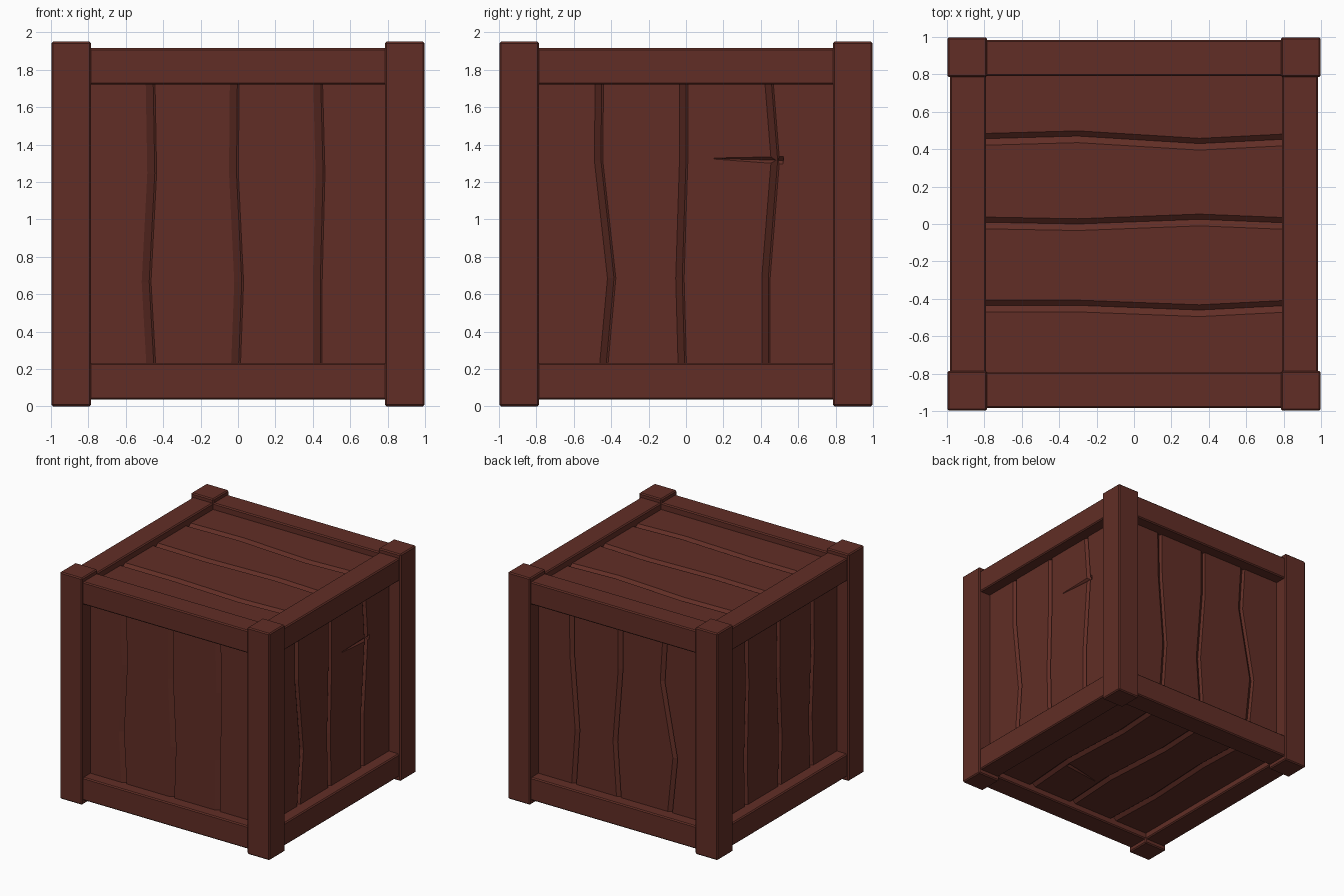
import bpy, bmesh
from mathutils import Matrix, Vector

if "Cube" in bpy.data.objects:
    bpy.data.objects.remove(bpy.data.objects["Cube"])

wood = bpy.data.materials.new("dark red brown wood")
wood.diffuse_color = (0.12, 0.027, 0.019, 1)
wood.use_nodes = True
wood.node_tree.nodes["Principled BSDF"].inputs["Base Color"].default_value = wood.diffuse_color
CZ = 0.975      # height of the crate centre
HALF = 0.885    # distance from centre to plank faces


def finish(bm, name, matrix=Matrix()):
    bmesh.ops.recalc_face_normals(bm, faces=bm.faces[:])
    me = bpy.data.meshes.new(name)
    bm.to_mesh(me)
    bm.free()
    me.materials.append(wood)
    ob = bpy.data.objects.new(name, me)
    ob.matrix_world = matrix
    bpy.context.collection.objects.link(ob)
    return ob


def beam(name, lo, hi):
    lo, hi = Vector(lo), Vector(hi)
    bm = bmesh.new()
    bmesh.ops.create_cube(bm, size=1)
    for v in bm.verts:
        v.co = (lo + hi) / 2 + v.co * (hi - lo)
    bmesh.ops.bevel(bm, geom=bm.edges[:], offset=0.009, segments=1, affect='EDGES')
    return finish(bm, name)


def panel(name, u, v, w, rows, grooves, left, right, depth=0.025):
    # Slab of planks: u runs across the planks, v along them, w outward
    m = Matrix((u, v, w)).transposed().to_4x4()
    m.translation = (0, 0, CZ)
    bm = bmesh.new()
    grid = []
    for i, t in enumerate(rows):
        pts = [(-0.84, HALF)]
        for g in grooves:
            pts += [(g[i] - left, HALF), (g[i], HALF - depth), (g[i] + right, HALF)]
        pts.append((0.84, HALF))
        grid.append([bm.verts.new((a, t, d)) for a, d in pts])
    for r0, r1 in zip(grid, grid[1:]):
        for k in range(len(r0) - 1):
            bm.faces.new((r0[k], r0[k + 1], r1[k + 1], r1[k]))
    ext = bmesh.ops.extrude_face_region(bm, geom=bm.faces[:], use_keep_orig=True)
    for e in ext["geom"]:
        if isinstance(e, bmesh.types.BMVert):
            e.co.z = 0.8
    return finish(bm, name, m)


def crack(target, wide_end, thin_end):
    # Tapered split cut into a plank
    a, b = Vector(wide_end), Vector(thin_end)
    bm = bmesh.new()
    bmesh.ops.create_cone(bm, cap_ends=True, segments=4, radius1=0.02,
                          radius2=0.003, depth=(b - a).length)
    rot = (b - a).to_track_quat('Z', 'Y').to_matrix().to_4x4()
    cut = finish(bm, target.name + "_crack_cutter", Matrix.Translation((a + b) / 2) @ rot)
    cut.hide_render = True
    cut.hide_viewport = True
    cut.display_type = 'WIRE'
    mod = target.modifiers.new("crack", 'BOOLEAN')
    mod.operation = 'DIFFERENCE'
    mod.solver = 'EXACT'
    mod.object = cut


# Corner posts
for sx, nx in ((-1, "left"), (1, "right")):
    for sy, ny in ((-1, "front"), (1, "back")):
        xs, ys = sorted((sx * 0.785, sx * 0.998)), sorted((sy * 0.785, sy * 0.998))
        beam(f"{ny}_{nx}_post", (xs[0], ys[0], 0), (xs[1], ys[1], 1.95))

# Rails between the posts, at top and bottom
for z0, z1, nz in ((0.037, 0.233, "bottom"), (1.72, 1.915, "top")):
    for s, nx, ny in ((-1, "left", "front"), (1, "right", "back")):
        a, b = sorted((s * 0.79, s * 0.984))
        beam(f"{nz}_{ny}_rail", (-0.8, a, z0), (0.8, b, z1))
        beam(f"{nz}_{nx}_rail", (a, -0.8, z0), (b, 0.8, z1))

# Planked walls, grooves listed from bottom to top
X, Y, Z = Vector((1, 0, 0)), Vector((0, 1, 0)), Vector((0, 0, 1))
rows = (-0.84, -0.31, 0.27, 0.84)
panel("front_planks", X, Z, -Y, rows,
      [(-.445, -.475, -.445, -.455), (0, .02, -.008, -.003), (.44, .44, .455, .44)],
      0.04, 0.01)
right = panel("right_planks", Y, Z, X, (-0.84, -0.29, 0.34, 0.84),
              [(-.435, -.385, -.455, -.45), (-.005, -.02, 0, 0), (.44, .44, .49, .45)],
              0.035, 0.01)
panel("back_planks", -X, Z, Y, (-0.84, -0.27, 0.36, 0.84),
      [(-.44, -.40, -.45, -.455), (0, -.04, .01, .01), (.47, .53, .41, .44)],
      0.035, 0.01)
panel("left_planks", -Y, Z, -X, rows,
      [(-.43, -.44, -.42, -.43), (.02, .03, 0, .01), (.46, .44, .47, .46)],
      0.035, 0.01)

# Planked lid and floor
panel("top_planks", -Y, X, Z, (-0.84, -0.3, 0.35, 0.84),
      [(-.455, -.47, -.43, -.455), (-.01, 0, -.025, -.005), (.435, .435, .46, .435)],
      0.028, 0.035)
floor = panel("floor_planks", -X, Y, -Z, (-0.84, -0.3, 0.35, 0.84),
              [(-.42, -.46, -.43, -.46), (.01, -.02, .02, 0), (.44, .46, .43, .45)],
              0.03, 0.03)

# Splits in two planks
crack(right, (HALF, 0.52, 1.315), (HALF, 0.15, 1.325))
crack(floor, (0.42, -0.34, CZ - HALF), (0.08, -0.4, CZ - HALF))
